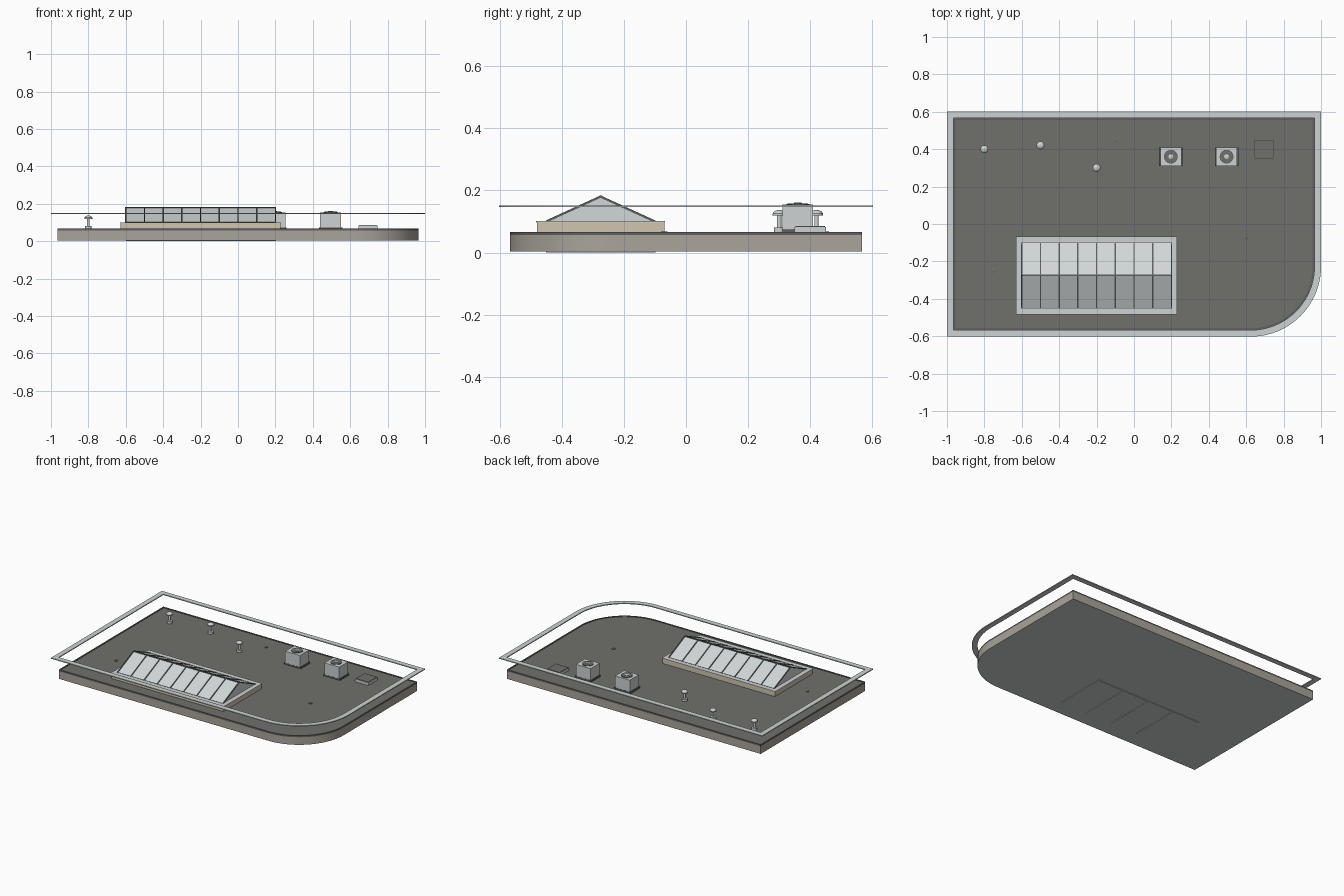
import bpy, bmesh, math
from mathutils import Vector, Matrix

if "Cube" in bpy.data.objects:
    bpy.data.objects.remove(bpy.data.objects["Cube"])


def mat(name, r, g, b):
    m = bpy.data.materials.new(name)
    m.diffuse_color = (r, g, b, 1)
    m.use_nodes = True
    m.node_tree.nodes["Principled BSDF"].inputs["Base Color"].default_value = m.diffuse_color
    return m


LIGHT = mat("light_grey_metal", 0.61, 0.645, 0.645)
WALL = mat("warm_grey_wall", 0.40, 0.376, 0.323)
DECK = mat("dark_roof_membrane", 0.162, 0.162, 0.145)
RIM = mat("dark_edge_trim", 0.115, 0.12, 0.115)
TAN = mat("tan_curb", 0.63, 0.565, 0.43)
BAR = mat("dark_glazing_bar", 0.11, 0.115, 0.115)
GLASS = mat("pale_glass", 0.64, 0.68, 0.68)


def finish(name, bm, *mats, smooth=False):
    bmesh.ops.recalc_face_normals(bm, faces=bm.faces)
    me = bpy.data.meshes.new(name)
    bm.to_mesh(me)
    bm.free()
    ob = bpy.data.objects.new(name, me)
    bpy.context.collection.objects.link(ob)
    for m in mats:
        me.materials.append(m)
    if smooth:
        bpy.ops.object.select_all(action='DESELECT')
        ob.select_set(True)
        bpy.context.view_layer.objects.active = ob
        bpy.ops.object.shade_smooth_by_angle(angle=math.radians(35))
    return ob


def add_box(bm, x0, x1, y0, y1, z0, z1):
    m = Matrix.Translation(((x0 + x1) / 2, (y0 + y1) / 2, (z0 + z1) / 2))
    m = m @ Matrix.Diagonal((x1 - x0, y1 - y0, z1 - z0, 1))
    bmesh.ops.create_cube(bm, size=1, matrix=m)


def box(name, material, *dims):
    bm = bmesh.new()
    add_box(bm, *dims)
    return finish(name, bm, material)


def add_beam(bm, a, b, w):
    # square bar between two points
    a, b = Vector(a), Vector(b)
    d = b - a
    m = Matrix.Translation((a + b) / 2) @ d.to_track_quat('Z', 'Y').to_matrix().to_4x4()
    bmesh.ops.create_cube(bm, size=1, matrix=m @ Matrix.Diagonal((w, w, d.length, 1)))


def lathe(name, material, x, y, profile, n=20):
    # closed turned shape; profile is (radius, height) from bottom to top
    bm = bmesh.new()
    rings = [[bm.verts.new((x + r * math.cos(2 * math.pi * i / n),
                            y + r * math.sin(2 * math.pi * i / n), z)) for i in range(n)]
             for r, z in profile]
    for p, q in zip(rings, rings[1:]):
        for i in range(n):
            j = (i + 1) % n
            bm.faces.new((p[i], p[j], q[j], q[i]))
    bm.faces.new(rings[0][::-1])
    bm.faces.new(rings[-1])
    return finish(name, bm, material, smooth=True)


def outline(hx, hy, r, n=20):
    # rectangle with one rounded corner at the front right
    pts = [(hx, hy), (-hx, hy), (-hx, -hy)]
    for i in range(n + 1):
        a = -math.pi / 2 + math.pi / 2 * i / n
        pts.append((hx - r + r * math.cos(a), -hy + r + r * math.sin(a)))
    return pts


def slab(name, pts, z0, z1, *mats):
    bm = bmesh.new()
    f = bm.faces.new([bm.verts.new((x, y, z0)) for x, y in pts])
    ext = bmesh.ops.extrude_face_region(bm, geom=[f])["geom"]
    for v in ext:
        if isinstance(v, bmesh.types.BMVert):
            v.co.z = z1
    if not any(c.is_valid and abs(c.calc_center_median().z - z0) < 1e-5 for c in bm.faces):
        bm.faces.new([v for v in bm.verts if abs(v.co.z - z0) < 1e-6])
    ob = finish(name, bm, *mats, smooth=True)
    if len(mats) > 1:
        for p in ob.data.polygons:      # second colour on the underside
            p.material_index = 1 if p.normal.z < -0.5 else 0
    return ob


def frame(name, outer, inner, z0, z1, material):
    bm = bmesh.new()
    loops = [[bm.verts.new((x, y, z)) for x, y in pts]
             for pts, z in ((outer, z0), (outer, z1), (inner, z1), (inner, z0))]
    n = len(outer)
    for k in range(4):
        p, q = loops[k], loops[(k + 1) % 4]
        for i in range(n):
            j = (i + 1) % n
            bm.faces.new((p[i], p[j], q[j], q[i]))
    return finish(name, bm, material, smooth=True)


# Roof slab, membrane, edge trim and floating coping
HX, HY, R = 0.965, 0.567, 0.34
edge = outline(HX, HY, R)
slab("roof_slab", edge, 0.004, 0.056, WALL, LIGHT)
slab("roof_deck", outline(HX - 0.004, HY - 0.004, R - 0.004), 0.05, 0.064, DECK)
frame("edge_trim", edge, outline(HX - 0.01, HY - 0.01, R - 0.01), 0.056, 0.067, RIM)
frame("coping", outline(1.0, 0.602, 0.375), edge, 0.146, 0.152, LIGHT)

# Skylight curb with flashing
X0, X1, Y0, Y1, YM = -0.6, 0.2, -0.45, -0.1, -0.275
ZE, ZR = 0.1, 0.18
box("skylight_curb", TAN, -0.627, 0.227, -0.48, -0.07, 0.06, 0.097)
box("curb_flashing", LIGHT, -0.631, 0.231, -0.483, -0.067, 0.097, 0.101)

# Gabled glazing
bm = bmesh.new()
ends = [[bm.verts.new((x, y, z)) for y, z in ((Y0, ZE), (Y1, ZE), (YM, ZR))] for x in (X0, X1)]
bm.faces.new(ends[0])
bm.faces.new(ends[1])
for i in range(3):
    j = (i + 1) % 3
    bm.faces.new((ends[0][i], ends[0][j], ends[1][j], ends[1][i]))
finish("skylight_glass", bm, GLASS)

# Glazing bars: rafters, ridge and eaves
bm = bmesh.new()
for i in range(9):
    x = X0 + 0.1 * i
    for y in (Y0, Y1):
        add_beam(bm, (x, y, ZE), (x, YM, ZR), 0.007)
add_beam(bm, (X0, YM, ZR), (X1, YM, ZR), 0.008)
for y in (Y0, Y1):
    add_beam(bm, (X0, y, ZE), (X1, y, ZE), 0.004)
finish("glazing_bars", bm, BAR)

# Thin ceiling trim under the skylight
bm = bmesh.new()
add_box(bm, X0, X1, Y1 - 0.002, Y1 + 0.002, 0, 0.005)
for x in (-0.4, -0.2, 0.0, 0.2):
    add_box(bm, x - 0.002, x + 0.002, Y0, Y1, 0, 0.005)
finish("ceiling_trim", bm, LIGHT)

# Rooftop fan units
for k, x in enumerate((0.197, 0.495)):
    y, n = 0.36, str(k + 1)
    box("unit_plinth_" + n, RIM, x - 0.063, x + 0.063, y - 0.05, y + 0.05, 0.06, 0.074)
    box("unit_body_" + n, LIGHT, x - 0.056, x + 0.056, y - 0.049, y + 0.049, 0.07, 0.154)
    lathe("fan_grille_" + n, RIM, x, y, [(0.037, 0.15), (0.037, 0.157)], 24)
    lathe("fan_ring_" + n, DECK, x, y, [(0.033, 0.156), (0.033, 0.158)], 24)
    lathe("fan_hub_" + n, LIGHT, x, y, [(0.013, 0.156), (0.013, 0.16), (0.008, 0.162)], 16)

# Vent pipes with caps
for k, (x, y) in enumerate(((-0.8, 0.4), (-0.5, 0.42), (-0.2, 0.3))):
    lathe("vent_pipe_%d" % (k + 1), LIGHT, x, y, [
        (0.017, 0.062), (0.017, 0.08), (0.007, 0.081), (0.007, 0.119),
        (0.021, 0.119), (0.021, 0.126), (0.016, 0.133), (0.006, 0.137)])

# Access hatch
box("hatch_frame", LIGHT, 0.645, 0.745, 0.35, 0.45, 0.06, 0.083)
box("hatch_lid", DECK, 0.648, 0.742, 0.353, 0.447, 0.08, 0.086)

# Roof drains
for k, (x, y) in enumerate(((-0.1, 0.45), (-0.75, -0.25), (0.6, -0.07))):
    lathe("drain_%d" % (k + 1), DECK, x, y, [(0.011, 0.062), (0.011, 0.067), (0.008, 0.068)], 12)
